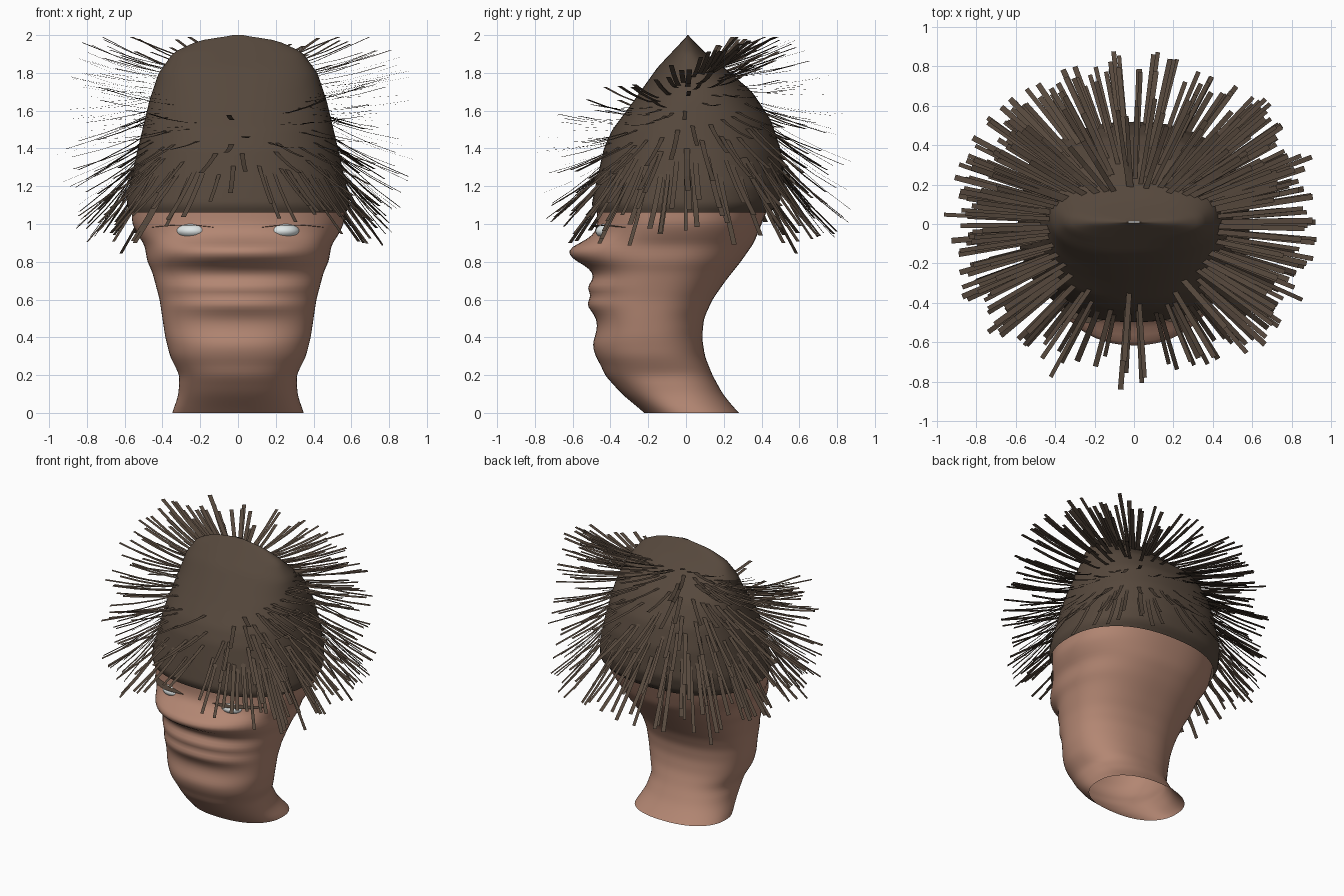
import bpy, math, random
from mathutils import Vector

random.seed(4)
cube = bpy.data.objects.get("Cube")
if cube:
    bpy.data.objects.remove(cube, do_unlink=True)


def material(name, colour):
    mat = bpy.data.materials.new(name)
    mat.use_nodes = True
    rgba = (*colour, 1.0)
    mat.diffuse_color = rgba
    bsdf = mat.node_tree.nodes["Principled BSDF"]
    bsdf.inputs["Base Color"].default_value = rgba
    bsdf.inputs["Roughness"].default_value = 0.8
    return mat


skin = material("skin", (0.45, 0.24, 0.17))
hair_brown = material("hair_brown", (0.093, 0.065, 0.046))
eye_white = material("eye_white", (0.75, 0.8, 0.8))


def lerp_profile(profile, z):
    """Value of a (height, value) profile at height z."""
    if z <= profile[0][0]:
        return profile[0][1]
    for (z0, v0), (z1, v1) in zip(profile, profile[1:]):
        if z <= z1:
            return v0 + (v1 - v0) * (z - z0) / (z1 - z0)
    return profile[-1][1]


def smooth_profile(profile, z, soft):
    return sum(lerp_profile(profile, z + soft * d) for d in (-1, -0.5, 0, 0.5, 1)) / 5


def section_point(shape, z, angle):
    """Point on a superellipse section; angle 0 is +x, pi/2 is the back."""
    soft = shape["soft"]
    width, front, back = (smooth_profile(shape[k], z, soft) for k in ("width", "front", "back"))
    power = 2 / shape["power"]
    c, s = math.cos(angle), math.sin(angle)
    x = math.copysign(abs(c) ** power, c) * width
    y = math.copysign(abs(s) ** power, s) * (back - front) / 2 + (front + back) / 2
    # Relief such as the nose and lips fades out towards the sides
    if s < 0:
        y += smooth_profile(shape["relief"], z, soft) * max(0, 1 - (x / width) ** 2) ** 0.8
    return Vector((x, y, z))


def make_object(name, verts, faces, mat):
    mesh = bpy.data.meshes.new(name)
    mesh.from_pydata(verts, [], faces)
    mesh.materials.append(mat)
    obj = bpy.data.objects.new(name, mesh)
    bpy.context.collection.objects.link(obj)
    return obj


def loft(name, shape, heights, mat, sides=72):
    """Smooth open-ended shell through the sections of a shape."""
    verts = [section_point(shape, z, math.tau * i / sides) for z in heights for i in range(sides)]
    faces = [(r * sides + i, r * sides + (i + 1) % sides,
              (r + 1) * sides + (i + 1) % sides, (r + 1) * sides + i)
             for r in range(len(heights) - 1) for i in range(sides)]
    obj = make_object(name, verts, faces, mat)
    bpy.ops.object.select_all(action='DESELECT')
    obj.select_set(True)
    bpy.context.view_layer.objects.active = obj
    bpy.ops.object.shade_smooth_by_angle(angle=math.radians(50))


# Head and neck: outlines by height, with the nose, lips and chin as relief
head_shape = {
    "power": 2.3, "soft": 0.022,
    "width": [(0, .35), (.05, .33), (.1, .315), (.2, .31), (.3, .36), (.4, .385), (.6, .415),
              (.75, .455), (.8, .48), (.89, .495), (.94, .53), (1, .56), (1.1, .565)],
    "front": [(-.03, -.19), (0, -.22), (.05, -.28), (.1, -.34), (.2, -.43), (.3, -.47),
              (.36, -.475), (.6, -.475), (.8, -.5), (.9, -.5), (1, -.47), (1.1, -.47)],
    "back": [(-.03, .31), (0, .28), (.05, .235), (.1, .195), (.2, .14), (.3, .1), (.4, .085),
             (.5, .095), (.6, .14), (.7, .21), (.8, .29), (.9, .36), (1, .4), (1.1, .44)],
    "relief": [(.25, 0), (.36, -.02), (.45, .005), (.5, 0), (.58, -.055), (.62, -.02), (.66, -.045),
               (.72, .005), (.77, -.02), (.82, -.11), (.87, -.125), (.91, -.04), (.95, 0)]}
loft("head", head_shape, [i * 0.02 for i in range(56)], skin)

# Scalp: rounded shell that closes to a crosswise ridge at the crown
scalp_shape = {
    "power": 2.3, "soft": 0.012,
    "width": [(1.06, .57), (1.1, .59), (1.2, .575), (1.4, .53), (1.65, .47), (1.8, .42),
              (1.91, .34), (1.975, .2), (2, 0)],
    "front": [(1.06, -.48), (1.1, -.5), (1.2, -.48), (1.4, -.435), (1.5, -.39), (1.62, -.3),
              (1.83, -.15), (2, .01)],
    "back": [(1.06, .44), (1.1, .49), (1.2, .52), (1.4, .5), (1.55, .45), (1.7, .35),
             (1.83, .2), (1.9, .11), (2, .01)],
    "relief": [(1, 0)]}
loft("scalp", scalp_shape, [1.06 + i * 0.02 for i in range(46)] + [1.975, 1.985, 1.993, 2.0],
     hair_brown)


# Hair: flat ribbons in tilted rows, drooping low down and lifting near the crown
def hair_root(angle, level):
    z = 1.27 + 0.49 * level
    for _ in range(16):
        y = section_point(scalp_shape, z, angle).y
        z += 0.35 * (1.27 + 0.49 * level + 0.6 * level * y - z)
    return section_point(scalp_shape, z, angle)


verts, faces = [], []
rows, per_row, segments = 9, 40, 3
for row in range(rows):
    for k in range(per_row):
        angle = math.tau * (k + 0.5 * (row % 2) + random.uniform(-0.4, 0.4)) / per_row
        t = row / (rows - 1)
        level = t - 0.09 * math.sin(math.tau * t) + random.uniform(-0.05, 0.05)
        root = hair_root(angle, min(1, max(0, level)))
        if root.y < -0.2 and abs(root.x) < 0.3 and random.random() < 0.6:
            continue
        # Ribbons over the face stay shorter and higher
        brow = max(0, -root.y / 0.5) * max(0, 1 - abs(root.x) / 0.45)
        out = Vector((root.x, root.y, 0)).normalized()
        side = Vector((-out.y, out.x, 0))
        lift = -52 + 66 * level + 9 * level * out.y + 16 * brow * (1 - level)
        pitch = math.radians(lift + random.uniform(-6, 6))
        length = random.uniform(0.4, 0.54) - 0.1 * brow
        half = random.uniform(0.010, 0.015)
        aim = out * math.cos(pitch) + Vector((0, 0, math.sin(pitch)))
        point = root - aim * random.uniform(0.02, 0.1)
        base = len(verts)
        for s in range(segments + 1):
            point.z = min(point.z, 1.99)
            verts += [point - side * half, point + side * half]
            bend = pitch + math.radians(4) * (s - 1)
            point = point + (out * math.cos(bend) + Vector((0, 0, math.sin(bend)))) * length / segments
            if s:
                b = base + 2 * s
                faces.append((b - 2, b, b + 1, b - 1))
make_object("hair_ribbons", verts, faces, hair_brown)


# Eyes and almond lash plates, mirrored left and right
def face_y(x, z):
    width, front, back = (lerp_profile(head_shape[k], z) for k in ("width", "front", "back"))
    p = head_shape["power"]
    return (front + back) / 2 - (back - front) / 2 * (1 - abs(x / width) ** p) ** (1 / p)


for label, sign in (("left", 1), ("right", -1)):
    bpy.ops.mesh.primitive_uv_sphere_add(segments=24, ring_count=14, location=(sign * 0.24, -0.395, 0.962))
    eye = bpy.context.object
    eye.name = label + "_eye"
    eye.scale = (0.088, 0.085, 0.045)
    eye.data.materials.append(eye_white)
    bpy.ops.object.shade_smooth()

    steps = 12
    lash = []
    for i in range(steps + 1):
        t = i / steps
        x = 0.12 + 0.34 * t
        z = 0.985 + 0.012 * math.sin(math.pi * t)
        y = face_y(x, z)
        lash += [(sign * x, y + 0.02, z), (sign * x, y - 0.005 - 0.06 * math.sin(math.pi * t), z - 0.004)]
    strip = [(2 * i, 2 * i + 1, 2 * i + 3, 2 * i + 2)[::sign] for i in range(steps)]
    make_object(label + "_lash", lash, strip, hair_brown)
